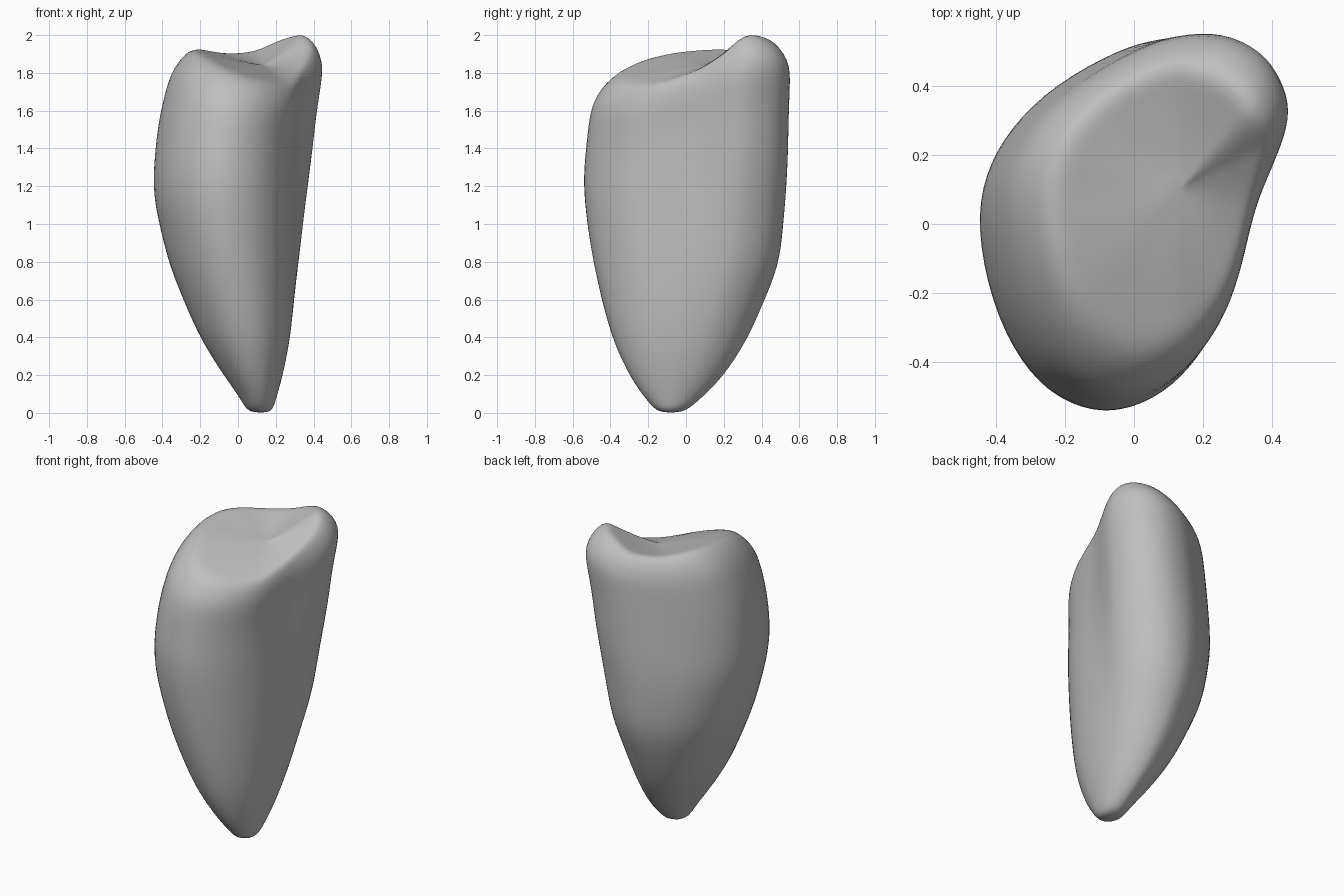
import bpy
import bmesh
from mathutils import Vector

start_cube = bpy.data.objects.get("Cube")
if start_cube:
    bpy.data.objects.remove(start_cube, do_unlink=True)


def make_material(name, color):
    material = bpy.data.materials.new(name)
    material.use_nodes = True
    material.diffuse_color = color
    material.node_tree.nodes["Principled BSDF"].inputs["Base Color"].default_value = color
    return material


# Widest outline of the body, with the rim height above each point: x, y, rim
OUTLINE = [
    (-.445, 0, 1.935), (-.42, .15, 1.94), (-.34, .28, 1.93), (-.2, .4, 1.91),
    (0, .51, 1.92), (.1, .54, 1.96), (.23, .55, 2), (.35, .49, 2.02),
    (.41, .4, 2.025), (.445, .3, 1.99), (.42, .2, 1.93), (.38, .1, 1.87),
    (.345, 0, 1.81), (.32, -.15, 1.76), (.28, -.28, 1.73), (.2, -.4, 1.73),
    (.1, -.49, 1.75), (-.05, -.545, 1.78), (-.2, -.5, 1.83), (-.31, -.4, 1.88),
    (-.4, -.22, 1.92),
]

# Extents of the body at each height: z, min x, max x, min y, max y
EXTENTS = [
    (0, .05, .18, -.15, -.01), (.1, 0, .21, -.24, .11), (.2, -.08, .24, -.31, .21),
    (.4, -.21, .285, -.405, .34), (.8, -.38, .345, -.51, .515), (1.2, -.47, .385, -.57, .545),
    (1.6, -.425, .425, -.53, .55), (1.8, -.365, .46, -.455, .56), (2.02, -.29, .465, -.32, .545),
]

TIP = Vector((.12, -.08, 0))
BASIN = Vector((.13, .1, 1.84))


def extents_at(z):
    for low, high in zip(EXTENTS, EXTENTS[1:]):
        if z <= high[0]:
            f = (z - low[0]) / (high[0] - low[0])
            return [a + (b - a) * f for a, b in zip(low[1:], high[1:])]
    return EXTENTS[-1][1:]


def side_point(x, y, z):
    """Fit the outline to the extents at z; it turns oval towards the tip."""
    u, v = x / .445, y / .55
    grown = min(1, max(0, (z - .3) / 1.1))
    oval = Vector((u, v)).normalized()
    u, v = oval.lerp(Vector((u, v)), grown)
    left, right, front, back = extents_at(z)
    return Vector(((left + right + u * (right - left)) / 2,
                   (front + back + v * (back - front)) / 2, z))


# Rings from the tip up the sides, over the rim and down into the basin
rings = []
for t in (.005, .04, .1, .2, .3, .4, .5, .6, .7, .8, .88, .94):
    rings.append([side_point(x, y, t * rim) for x, y, rim in OUTLINE])

for spread in (1, .8, .55, .28):
    ring = []
    for x, y, rim in OUTLINE:
        inset = .1 + max(0, rim - 1.92) * 1.6
        edge = side_point(x, y, rim)
        point = edge.lerp(BASIN, 1 - spread * (1 - inset))
        point.z = BASIN.z + (rim - BASIN.z) * spread ** 1.2
        ring.append(point)
    rings.append(ring)

bm = bmesh.new()
loops = [[bm.verts.new(p) for p in ring] for ring in rings]
count = len(OUTLINE)
for lower, upper in zip(loops, loops[1:]):
    for i in range(count):
        j = (i + 1) % count
        bm.faces.new((lower[i], lower[j], upper[j], upper[i]))

# Close the tip and the basin with fans
for loop, centre in ((loops[0], TIP), (loops[-1], BASIN)):
    hub = bm.verts.new(centre)
    for i in range(count):
        bm.faces.new((loop[i], loop[(i + 1) % count], hub))
bmesh.ops.recalc_face_normals(bm, faces=bm.faces)

mesh = bpy.data.meshes.new("tooth_body")
bm.to_mesh(mesh)
bm.free()
mesh.materials.append(make_material("plain grey", (.52, .52, .52, 1)))
mesh.shade_smooth()

tooth = bpy.data.objects.new("tooth_body", mesh)
bpy.context.collection.objects.link(tooth)
rounding = tooth.modifiers.new("rounding", 'SUBSURF')
rounding.levels = rounding.render_levels = 2
